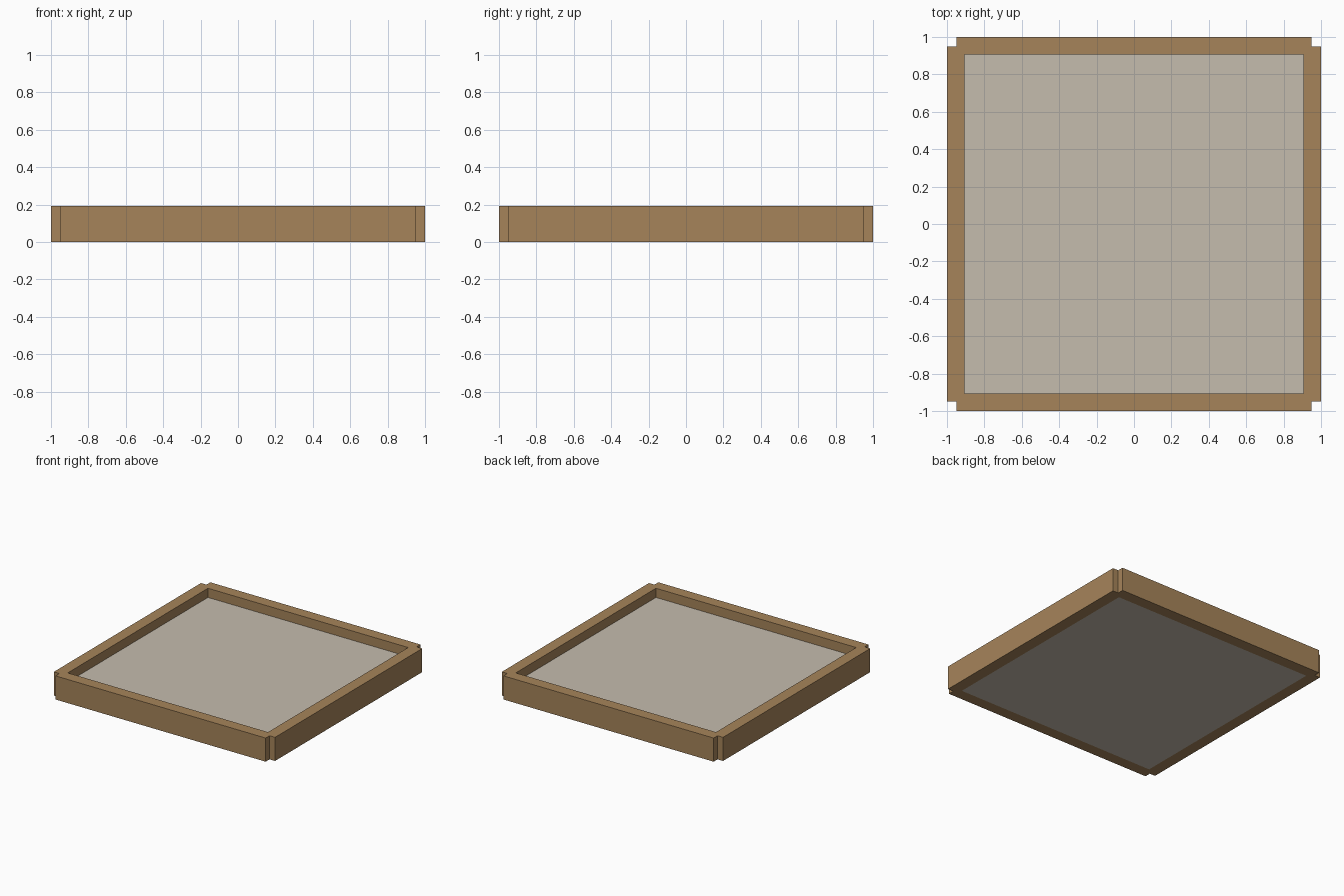
import bpy
import bmesh

cube = bpy.data.objects.get("Cube")
if cube:
    bpy.data.objects.remove(cube, do_unlink=True)

HEIGHT = 0.193       # frame height
PANEL_TOP = 0.118    # recessed panel surface
INNER = 0.905        # half width of the opening
NOTCH = 0.95         # half length of each rail


def make_material(name, colour):
    mat = bpy.data.materials.new(name)
    mat.use_nodes = True
    mat.diffuse_color = colour
    mat.node_tree.nodes["Principled BSDF"].inputs["Base Color"].default_value = colour
    return mat


def make_slab(name, lines, keep, height, mat):
    """Extrude the kept cells of a square grid upward from the ground."""
    bm = bmesh.new()
    n = len(lines)
    grid = [[bm.verts.new((x, y, 0)) for y in lines] for x in lines]
    for i in range(n - 1):
        for j in range(n - 1):
            if keep(i, j):
                bm.faces.new((grid[i][j], grid[i + 1][j],
                              grid[i + 1][j + 1], grid[i][j + 1]))
    bmesh.ops.delete(bm, geom=[v for v in bm.verts if not v.link_faces], context='VERTS')
    base = bm.faces[:]
    top = bmesh.ops.extrude_face_region(bm, geom=base, use_keep_orig=True)["geom"]
    bmesh.ops.translate(bm, vec=(0, 0, height),
                        verts=[g for g in top if isinstance(g, bmesh.types.BMVert)])
    bmesh.ops.recalc_face_normals(bm, faces=bm.faces[:])
    mesh = bpy.data.meshes.new(name)
    bm.to_mesh(mesh)
    bm.free()
    mesh.materials.append(mat)
    obj = bpy.data.objects.new(name, mesh)
    bpy.context.collection.objects.link(obj)
    return obj


wood = make_material("wood brown", (0.381, 0.231, 0.102, 1))
stone = make_material("pale grey beige", (0.558, 0.503, 0.423, 1))

# Four-rail frame with notched corners and an open middle
corners = {0, 4}
make_slab("frame", [-1, -NOTCH, -INNER, INNER, NOTCH, 1],
          lambda i, j: not (i in corners and j in corners) and (i, j) != (2, 2),
          HEIGHT, wood)

# Flat panel filling the opening, flush underneath
make_slab("panel", [-INNER, INNER], lambda i, j: True, PANEL_TOP, stone)
